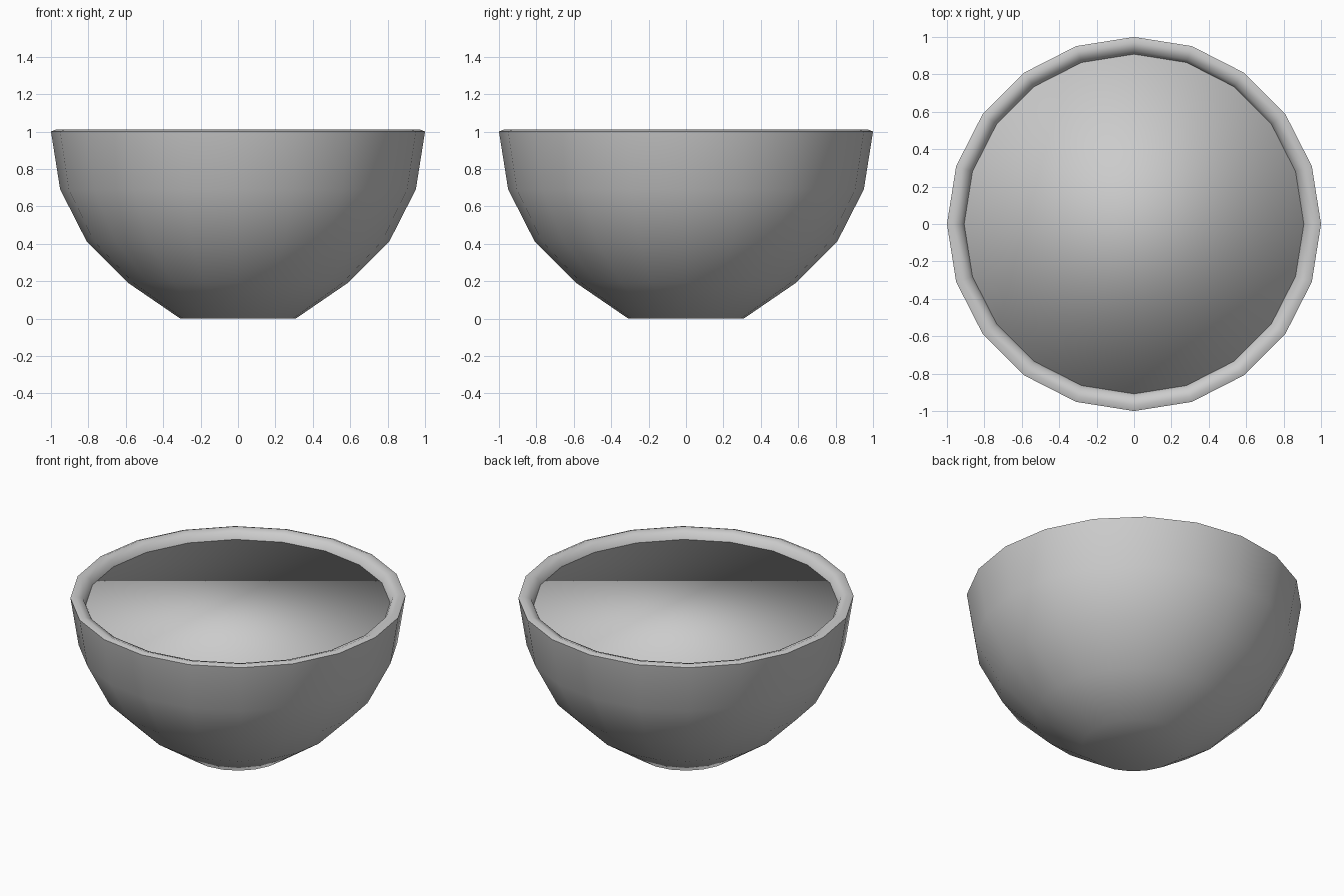
import bpy, bmesh
from math import cos, sin, pi

if "Cube" in bpy.data.objects:
    bpy.data.objects.remove(bpy.data.objects["Cube"])

SIDES = 20


def lathe(name, profile, cap_start=False, cap_end=False):
    """Spin a (radius, z) profile, given from bottom outside to top inside."""
    bm = bmesh.new()
    rings = [[bm.verts.new((r * cos(2 * pi * i / SIDES), r * sin(2 * pi * i / SIDES), z))
              for i in range(SIDES)] for r, z in profile]
    for a, b in zip(rings, rings[1:]):
        for i in range(SIDES):
            j = (i + 1) % SIDES
            bm.faces.new((a[i], a[j], b[j], b[i]))
    if cap_start:
        bm.faces.new(rings[0][::-1])
    if cap_end:
        bm.faces.new(rings[-1])
    for f in bm.faces:
        f.smooth = True
    mesh = bpy.data.meshes.new(name)
    bm.to_mesh(mesh)
    bm.free()
    obj = bpy.data.objects.new(name, mesh)
    bpy.context.collection.objects.link(obj)
    return obj


# Bowl wall: lower half of a sphere with a flattened base
wall = [(sin(k * pi / 10), 1 - cos(k * pi / 10)) for k in range(1, 6)]
wall[0] = (wall[0][0], 0.0)
lathe("bowl", wall, cap_start=True)

# Rounded rim folding inward
lathe("rim", [(1.0, 1.0), (0.97, 1.012), (0.925, 0.995), (0.907, 0.95)])

# Flat filling just below the rim, softly shaded into its sides
lathe("filling", [(0.86, 0.69), (0.908, 0.955)], cap_end=True)
